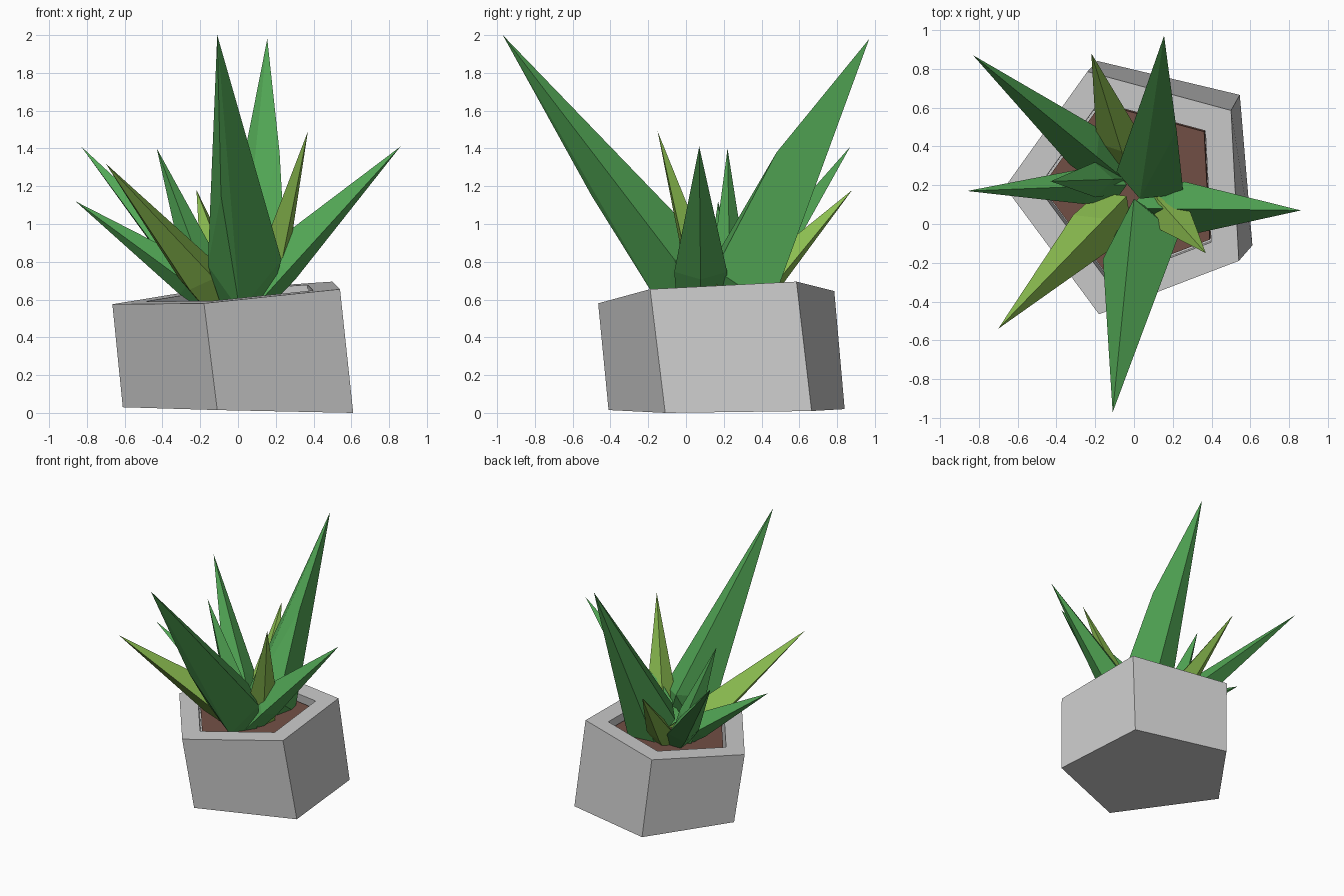
import bpy, bmesh
from mathutils import Vector

if "Cube" in bpy.data.objects:
    bpy.data.objects.remove(bpy.data.objects["Cube"])


def material(name, rgb):
    m = bpy.data.materials.new(name)
    m.diffuse_color = (*rgb, 1)
    m.use_nodes = True
    m.node_tree.nodes["Principled BSDF"].inputs["Base Color"].default_value = m.diffuse_color
    return m


def add_object(name, bm, mat=None):
    bmesh.ops.recalc_face_normals(bm, faces=bm.faces)
    me = bpy.data.meshes.new(name)
    bm.to_mesh(me)
    bm.free()
    ob = bpy.data.objects.new(name, me)
    bpy.context.collection.objects.link(ob)
    if mat:
        me.materials.append(mat)
    return ob


def loft(name, rings, mat=None):
    """Skin rings of points and cap both ends."""
    bm = bmesh.new()
    loops = [[bm.verts.new(p) for p in r] for r in rings]
    n = len(loops[0])
    for a, b in zip(loops, loops[1:]):
        for i in range(n):
            j = (i + 1) % n
            bm.faces.new((a[i], a[j], b[j], b[i]))
    bm.faces.new(loops[0])
    bm.faces.new(loops[-1])
    return add_object(name, bm, mat)


def shard(name, points, mat):
    """Faceted solid wrapped around a few points."""
    bm = bmesh.new()
    for p in points:
        bm.verts.new(p)
    res = bmesh.ops.convex_hull(bm, input=bm.verts)
    loose = [g for g in res["geom_interior"] if isinstance(g, bmesh.types.BMVert)]
    bmesh.ops.delete(bm, geom=loose, context='VERTS')
    return add_object(name, bm, mat)


green = material("leaf_green", (0.085, 0.39, 0.092))
lime = material("leaf_lime", (0.26, 0.51, 0.08))
brown = material("soil_brown", (0.17, 0.08, 0.06))

# Leaning five-sided pot with an inset rim
bottom = [Vector(p) for p in ((-.61, .25, .03), (-.11, -.41, .015), (.61, -.11, 0),
                              (.545, .665, .01), (-.19, .84, .02))]
top = [Vector(p) for p in ((-.665, .19, .575), (-.18, -.465, .58), (.54, -.19, .655),
                           (.50, .585, .695), (-.24, .785, .645))]
centre = sum(top, Vector()) / 5
inner = [centre + (p - centre) * .74 for p in top]


def sink(depth, scale=1.0):
    lean = Vector((.08, .08, -1)) * depth
    c = sum(inner, Vector()) / 5
    return [c + (p - c) * scale + lean for p in inner]


loft("pot", [bottom, top, inner, sink(.13)])

# Soil
loft("soil", [sink(.12, .97), sink(.06, .97)], brown)

# Two tall leaves with irregular bends
shard("front_tall_leaf", [(-.11, -.97, 2.0), (-.09, -.5, 1.15), (.23, -.06, .81),
                          (-.16, -.18, .78), (.01, -.12, .54), (.15, .03, .54),
                          (0, .13, .86), (-.08, -.02, .54)], green)
shard("back_tall_leaf", [(.155, .97, 1.98), (.22, .48, 1.38), (.255, .155, .76),
                         (.03, .13, .78), (-.09, .27, .74), (.20, .45, .56),
                         (.0, .40, .56), (.10, .17, .54)], green)


# Smaller leaves: diamond section, widest near the root, drawn to a point
def leaf(name, base, tip, width, ridge, keel, shoulder, mat):
    base, tip = Vector((*base, .56)), Vector(tip)
    axis = tip - base
    side = axis.cross(Vector((0, 0, 1))).normalized()
    up = side.cross(axis).normalized()

    def ring(t, s):
        c = base + axis * t
        return [c + side * width * s, c + up * ridge * s,
                c - side * width * s, c - up * keel * s]
    shard(name, ring(0, .9) + ring(shoulder, 1) + [tip], mat)


leaves = [
    ("right_leaf", (.09, .08), (.86, .07, 1.41), .14, .17, .06, .22, green),
    ("left_leaf", (-.10, .20), (-.86, .17, 1.12), .09, .12, .07, .22, green),
    ("back_left_leaf", (-.11, .28), (-.83, .87, 1.41), .12, .12, .08, .20, green),
    ("front_left_leaf", (-.10, .08), (-.70, -.54, 1.32), .13, .15, .08, .20, lime),
    ("front_right_leaf", (.12, .13), (.37, -.15, 1.49), .11, .08, .07, .24, lime),
    ("back_small_leaf", (-.05, .33), (-.22, .88, 1.18), .11, .11, .06, .22, lime),
    ("left_small_leaf", (-.12, .23), (-.43, .22, 1.40), .09, .10, .09, .26, green),
]
for spec in leaves:
    leaf(*spec)
